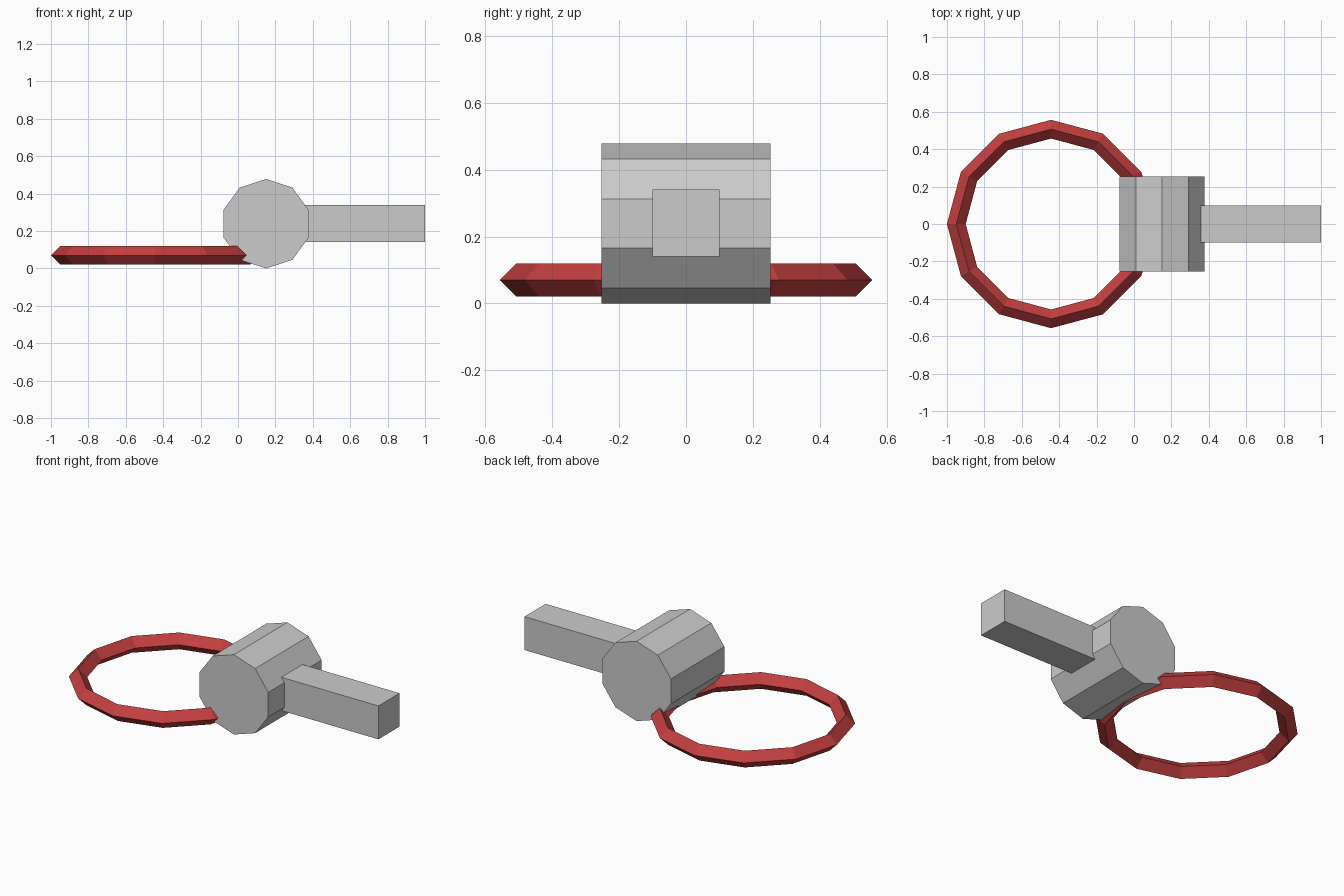
import bpy
from math import pi

if "Cube" in bpy.data.objects:
    bpy.data.objects.remove(bpy.data.objects["Cube"])

# Barrel: ten-sided cylinder lying along y, one corner pointing straight up
bpy.ops.mesh.primitive_cylinder_add(vertices=10, radius=0.239, depth=0.506,
                                    location=(0.15, 0, 0.239), rotation=(pi / 2, 0, 0))
bpy.context.object.name = "barrel"

# Shank: square bar running out of the barrel
bpy.ops.mesh.primitive_cube_add(size=1, location=(0.65, 0, 0.24))
shank = bpy.context.object
shank.name = "shank"
shank.scale = (0.70, 0.20, 0.20)

# Pull ring: twelve segments with a diamond cross-section, passing through the barrel
bpy.ops.mesh.primitive_torus_add(major_segments=12, minor_segments=4,
                                 major_radius=0.507, minor_radius=0.05,
                                 location=(-0.443, 0, 0.07))
ring = bpy.context.object
ring.name = "pull_ring"
for face in ring.data.polygons:
    face.use_smooth = False
red = bpy.data.materials.new("red")
red.diffuse_color = (0.55, 0.05, 0.05, 1)
red.use_nodes = True
red.node_tree.nodes["Principled BSDF"].inputs["Base Color"].default_value = red.diffuse_color
ring.data.materials.append(red)
